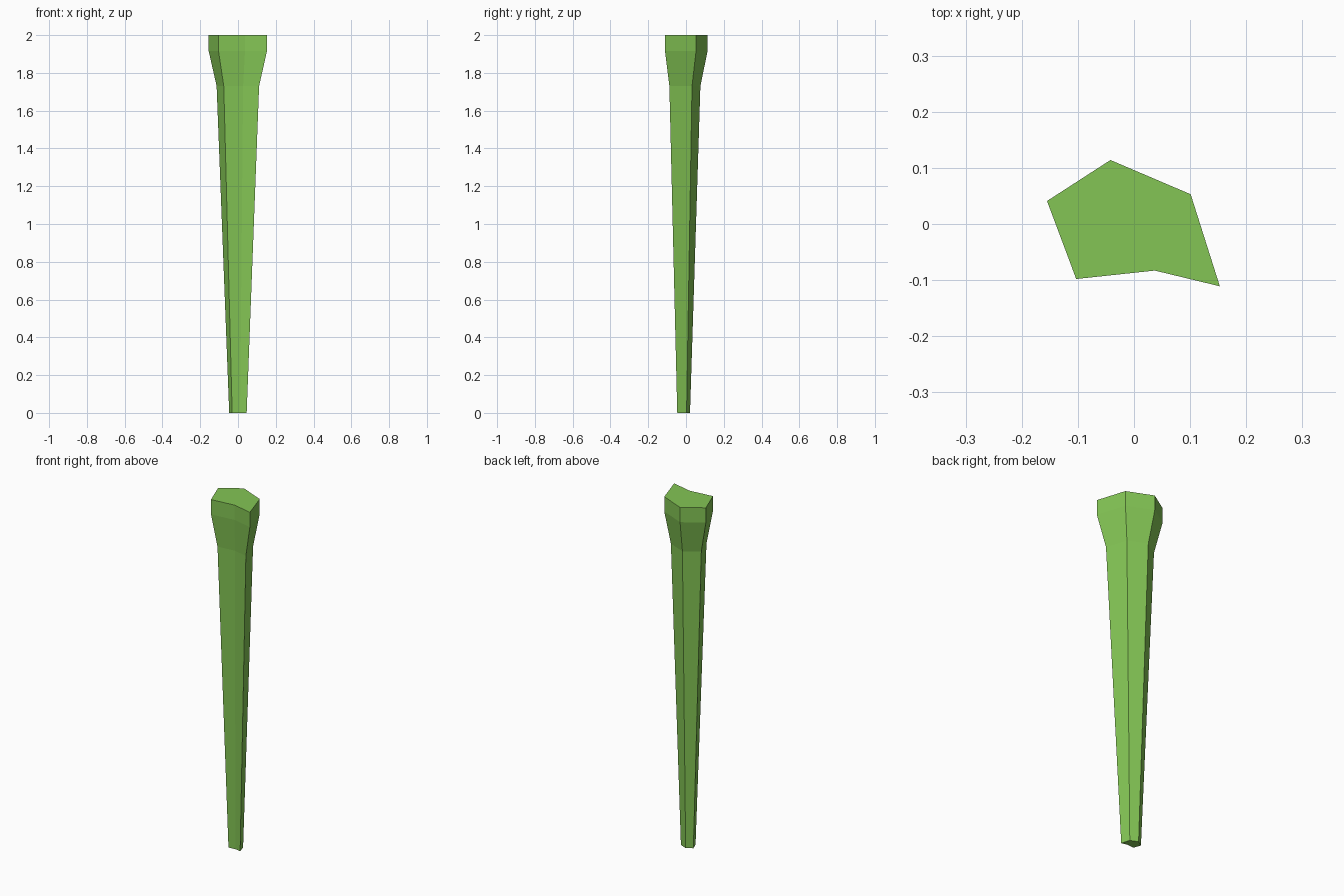
import bpy, bmesh

if "Cube" in bpy.data.objects:
    bpy.data.objects.remove(bpy.data.objects["Cube"])

# Irregular six-sided cross-section, seen from above
SECTION = [(-0.155, 0.041), (-0.103, -0.098), (0.037, -0.083),
           (0.153, -0.111), (0.101, 0.053), (-0.042, 0.114)]
# Levels up the stake: height, section scale, y shift
LEVELS = [(0.0, 0.30, -0.013), (1.73, 0.73, -0.007),
          (1.915, 1.0, 0.0), (2.0, 1.0, 0.0)]

# Tapered stake with a flared head
bm = bmesh.new()
rings = [[bm.verts.new((x * s, y * s + dy, z)) for x, y in SECTION]
         for z, s, dy in LEVELS]
n = len(SECTION)
for low, high in zip(rings, rings[1:]):
    for i in range(n):
        j = (i + 1) % n
        bm.faces.new((low[i], low[j], high[j], high[i]))
bm.faces.new(rings[0][::-1])
bm.faces.new(rings[-1])
bmesh.ops.recalc_face_normals(bm, faces=bm.faces)

mesh = bpy.data.meshes.new("tapered_stake")
bm.to_mesh(mesh)
bm.free()
stake = bpy.data.objects.new("tapered_stake", mesh)
bpy.context.collection.objects.link(stake)

# Leaf green material
green = bpy.data.materials.new("leaf_green")
green.diffuse_color = (0.23, 0.56, 0.09, 1)
green.use_nodes = True
green.node_tree.nodes["Principled BSDF"].inputs["Base Color"].default_value = green.diffuse_color
mesh.materials.append(green)
